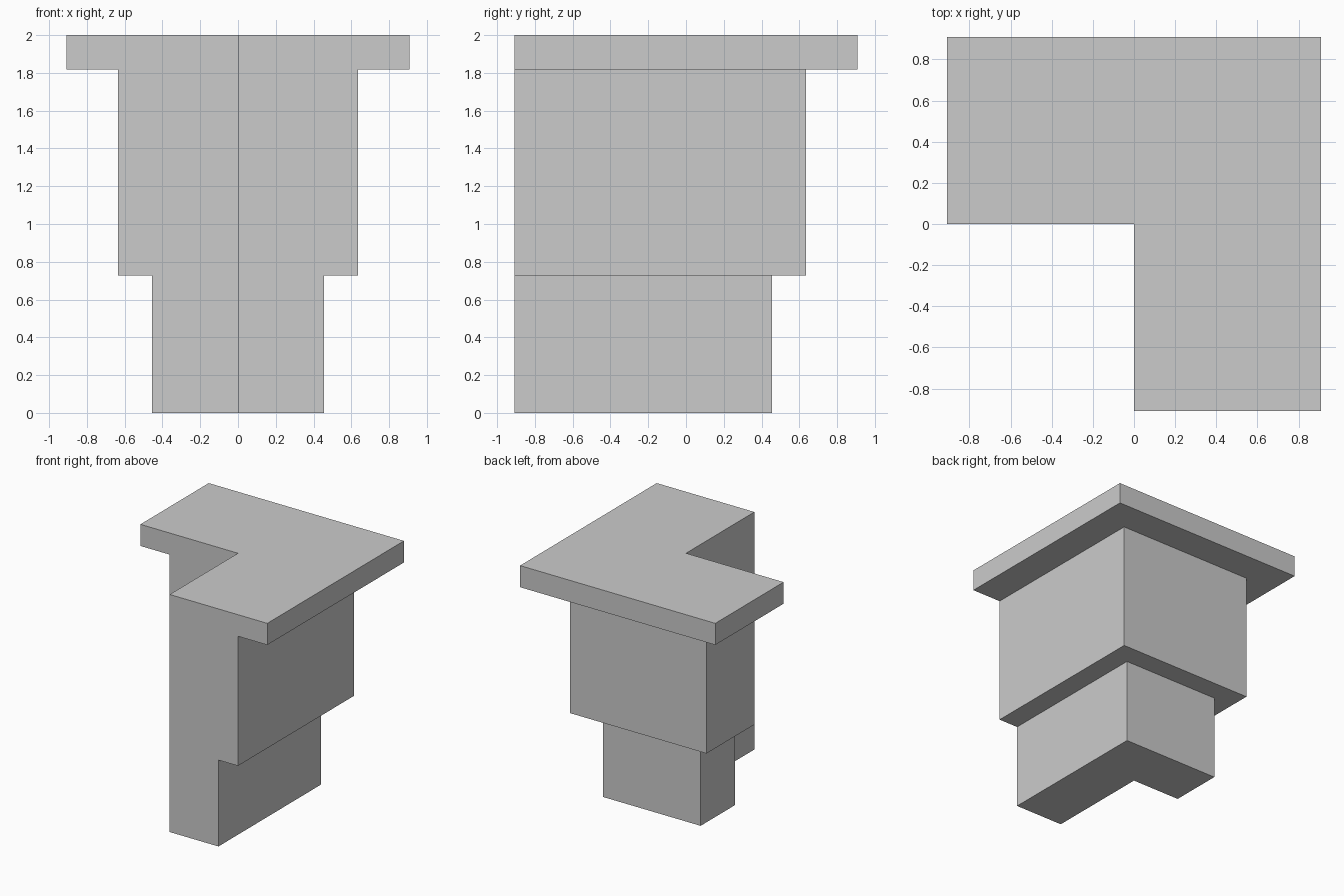
import bpy
import bmesh

if "Cube" in bpy.data.objects:
    bpy.data.objects.remove(bpy.data.objects["Cube"])

U = 1 / 11                      # module: total height is 22 units
FRONT = -10 * U                 # flush front end of the long arm

# Stepped outer profile: (offset from the inner corner, height)
profile = [(5, 0), (5, 8), (7, 8), (7, 20), (10, 20), (10, 22)]

bm = bmesh.new()


def vert(x, y, z):
    return bm.verts.new((x, y, z))


# Outer chain of the L at each profile point, mitred at the back corner
chains = []
for offset, height in profile:
    d, z = offset * U, height * U
    chains.append([vert(d, FRONT, z), vert(d, d, z), vert(-d, d, z), vert(-d, 0, z)])

# Stepped outer sides and undersides
for low, high in zip(chains, chains[1:]):
    for i in range(3):
        bm.faces.new((low[i], low[i + 1], high[i + 1], high[i]))

# Inner corner: front edge and corner edge, bottom and top
top_z = 22 * U
front_low, front_top = vert(0, FRONT, 0), vert(0, FRONT, top_z)
inner_low, inner_top = vert(0, 0, 0), vert(0, 0, top_z)

# Flat front end, flat inner walls, base and top
bm.faces.new([c[0] for c in chains] + [front_top, front_low])
bm.faces.new([c[3] for c in chains] + [inner_top, inner_low])
bm.faces.new((front_low, front_top, inner_top, inner_low))
bm.faces.new(chains[0] + [inner_low, front_low])
bm.faces.new(chains[-1] + [inner_top, front_top])

bmesh.ops.recalc_face_normals(bm, faces=bm.faces)
mesh = bpy.data.meshes.new("corner_moulding")
bm.to_mesh(mesh)
bm.free()
bpy.context.collection.objects.link(bpy.data.objects.new("corner_moulding", mesh))
